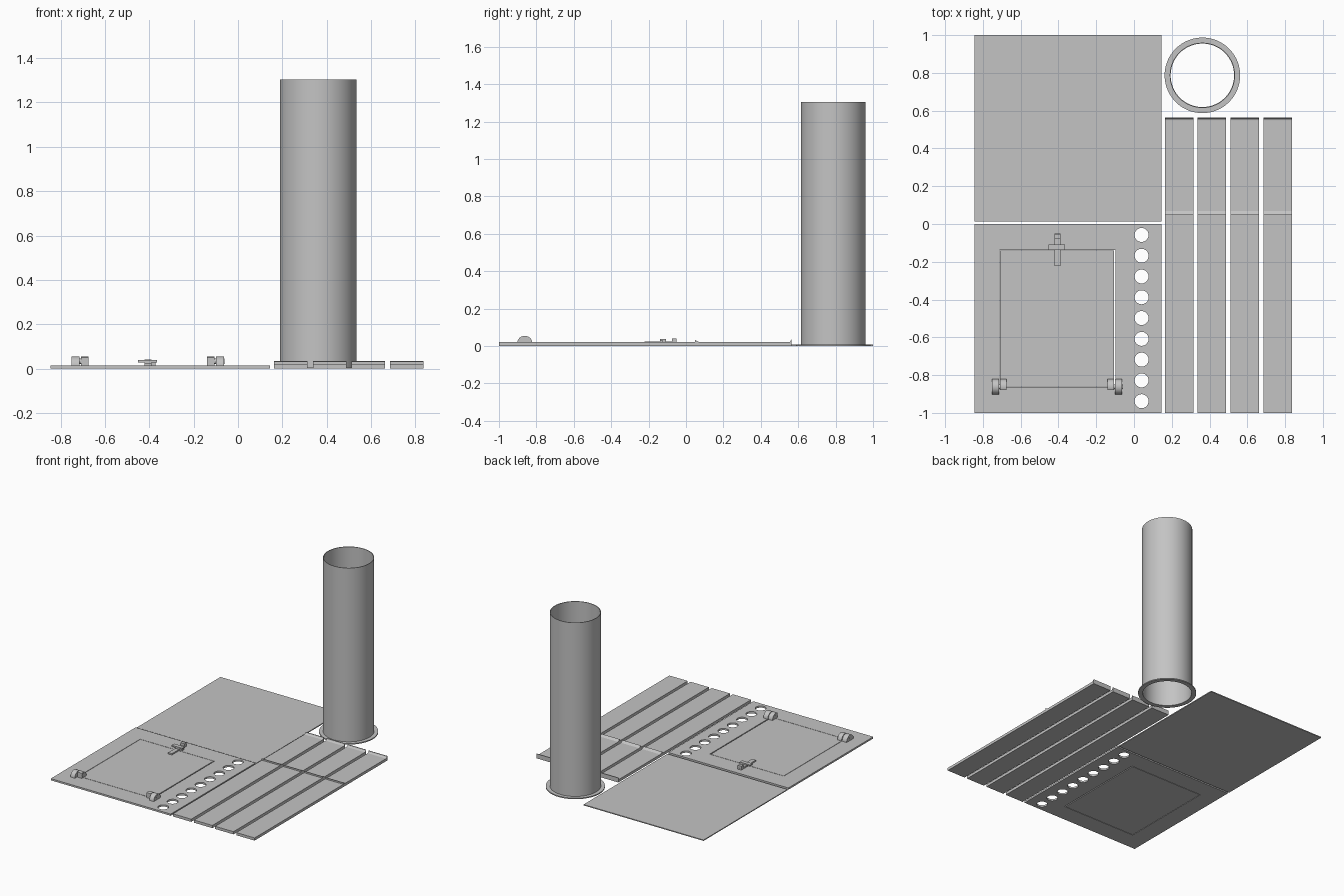
import bpy, bmesh, math
from mathutils import Matrix, Vector

if "Cube" in bpy.data.objects:
    bpy.data.objects.remove(bpy.data.objects["Cube"])

grey = bpy.data.materials.new("plain_grey")
grey.diffuse_color = (0.55, 0.55, 0.55, 1)
grey.use_nodes = True
grey.node_tree.nodes["Principled BSDF"].inputs["Base Color"].default_value = grey.diffuse_color


def finish(name, bm):
    bmesh.ops.recalc_face_normals(bm, faces=bm.faces)
    me = bpy.data.meshes.new(name)
    bm.to_mesh(me)
    bm.free()
    me.materials.append(grey)
    ob = bpy.data.objects.new(name, me)
    bpy.context.collection.objects.link(ob)
    return ob


def box(name, x0, x1, y0, y1, z0, z1):
    bm = bmesh.new()
    mat = Matrix.Translation(((x0 + x1) / 2, (y0 + y1) / 2, (z0 + z1) / 2))
    mat = mat @ Matrix.Diagonal((x1 - x0, y1 - y0, z1 - z0, 1))
    bmesh.ops.create_cube(bm, size=1, matrix=mat)
    return finish(name, bm)


def extrude_x(name, profile, x0, x1):
    """Solid from a (y, z) profile pulled along x."""
    bm = bmesh.new()
    face = bm.faces.new([bm.verts.new((x0, y, z)) for y, z in profile])
    res = bmesh.ops.extrude_face_region(bm, geom=[face])
    verts = [v for v in res["geom"] if isinstance(v, bmesh.types.BMVert)]
    bmesh.ops.translate(bm, verts=verts, vec=(x1 - x0, 0, 0))
    return finish(name, bm)


def spin_z(name, profile, cx, cy, n=64):
    """Closed (radius, z) profile turned around a vertical axis."""
    bm = bmesh.new()
    rings = []
    for i in range(n):
        a = 2 * math.pi * i / n
        rings.append([bm.verts.new((cx + r * math.cos(a), cy + r * math.sin(a), z))
                      for r, z in profile])
    m = len(profile)
    for i in range(n):
        p, q = rings[i], rings[(i + 1) % n]
        for j in range(m):
            k = (j + 1) % m
            bm.faces.new((p[j], q[j], q[k], p[k]))
    return finish(name, bm)


def smooth(ob):
    bpy.ops.object.select_all(action='DESELECT')
    ob.select_set(True)
    bpy.context.view_layer.objects.active = ob
    bpy.ops.object.shade_smooth_by_angle(angle=math.radians(30))


def cut(ob, cutter):
    bpy.context.view_layer.objects.active = ob
    mod = ob.modifiers.new("cut", 'BOOLEAN')
    mod.operation = 'DIFFERENCE'
    mod.solver = 'EXACT'
    mod.object = cutter
    bpy.ops.object.modifier_apply(modifier=mod.name)
    bpy.data.objects.remove(cutter)


T = 0.013  # front panel thickness

# Panels and door
box("back_panel", -0.845, 0.145, 0.012, 1.0, 0, 0.007)
front = box("front_panel", -0.845, 0.145, -1.0, 0.0, 0, T)
cut(front, box("door_cutter", -0.712, -0.098, -0.863, -0.137, -0.1, 0.1))
bm = bmesh.new()
for i in range(9):
    bmesh.ops.create_cone(bm, cap_ends=True, segments=40, radius1=0.037, radius2=0.037,
                          depth=0.2, matrix=Matrix.Translation((0.04, -0.058 - 0.11 * i, 0)))
cut(front, finish("vent_cutter", bm))
smooth(front)
box("door", -0.709, -0.105, -0.860, -0.140, 0, T)

# Hinges: full outer knuckle, clipped inner knuckle and pin, mirrored about the door
HY, R = -0.862, 0.041
arc = [(HY + R * math.cos(math.pi * i / 24), T + R * math.sin(math.pi * i / 24))
       for i in range(25)]
clipped = [p for p in arc if p[0] > -0.881]
clipped.append((clipped[-1][0], T))
mid = -0.407
for side, label in ((-1, "left"), (1, "right")):
    def knuckle(name, pts, a, b):
        x0, x1 = sorted((mid + side * a, mid + side * b))
        smooth(extrude_x(label + name, pts, x0, x1))
    knuckle("_outer_knuckle", arc, 0.307, 0.344)
    knuckle("_inner_knuckle", clipped, 0.268, 0.302)
    pin = [(HY + 0.012 * math.cos(math.tau * i / 20), 0.033 + 0.012 * math.sin(math.tau * i / 20))
           for i in range(20)]
    knuckle("_hinge_pin", pin, 0.267, 0.345)

# Latch: sliding bolt, thumb knob and guide bridge
box("latch_bolt", -0.421, -0.390, -0.222, -0.050, T, 0.023)
box("latch_knob", -0.421, -0.390, -0.076, -0.052, 0.023, 0.041)
box("latch_guide_bridge", -0.452, -0.366, -0.138, -0.108, 0.028, 0.038)
box("latch_guide_post", -0.421, -0.390, -0.138, -0.118, 0.023, 0.028)
box("latch_guide_foot", -0.390, -0.372, -0.126, -0.108, T, 0.028)

# Four slats with a wedge ridge and a curved end lip
slat = [(-1.0, 0), (0.565, 0), (0.565, 0.034), (0.561, 0.034)]
for i in range(1, 7):
    a = math.pi / 2 * i / 6
    slat.append((0.547 + 0.014 * math.cos(a), 0.034 - 0.014 * math.sin(a)))
slat += [(0.070, 0.020), (0.051, 0.031), (0.047, 0.031), (0.047, 0.020), (-1.0, 0.020)]
for i in range(4):
    x = 0.163 + 0.1743 * i
    extrude_x("slat_%d" % (i + 1), slat, x, x + 0.151)

# Flanged tube, open at both ends
tube = [(0.168, 0), (0.2, 0), (0.2, 0.008), (0.173, 0.008), (0.173, 1.304), (0.168, 1.304)]
smooth(spin_z("flanged_tube", tube, 0.362, 0.787, 72))
